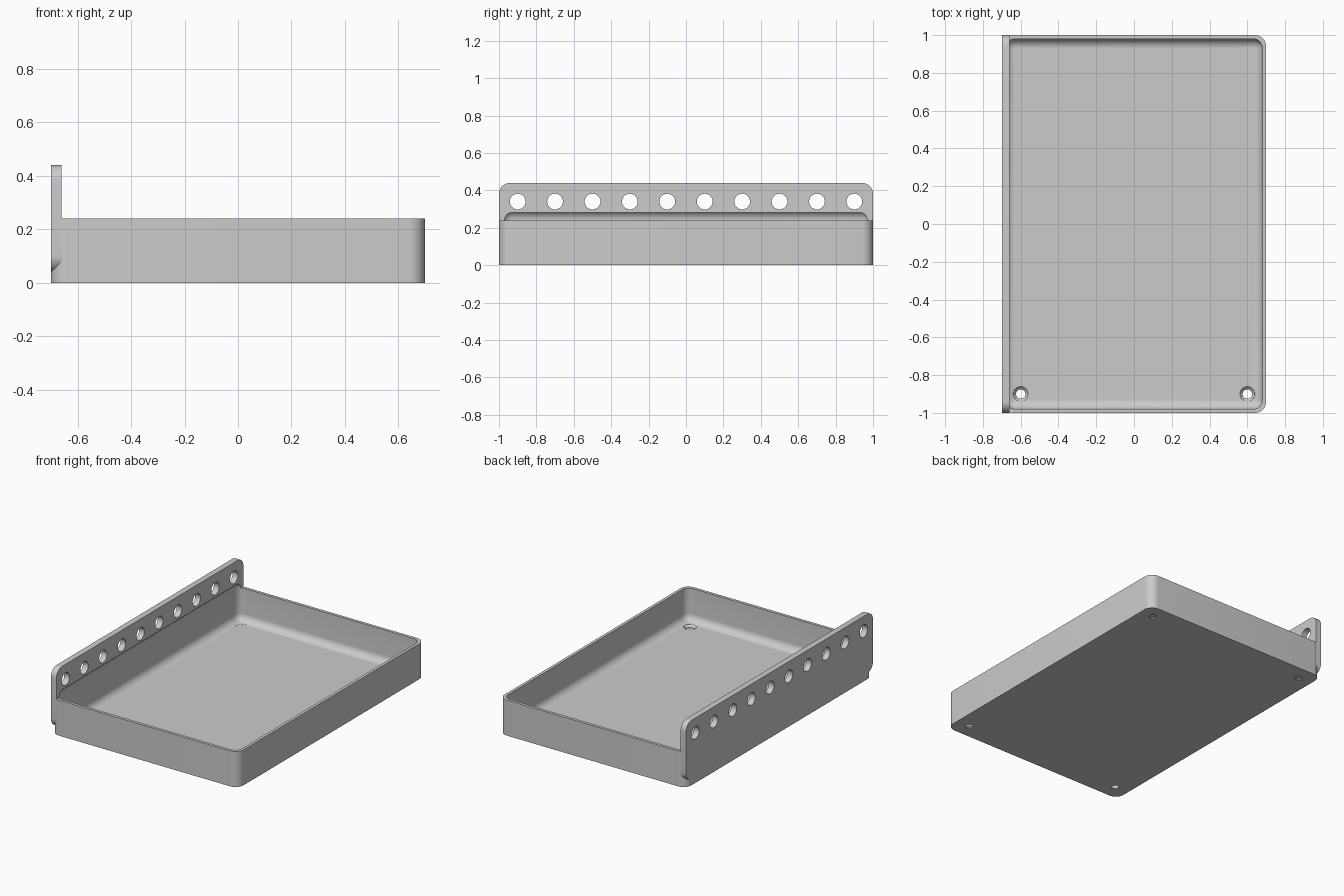
import bpy, bmesh, math
from mathutils import Matrix, Vector

if "Cube" in bpy.data.objects:
    bpy.data.objects.remove(bpy.data.objects["Cube"], do_unlink=True)

grey = bpy.data.materials.new("plain_grey")
grey.use_nodes = True
grey.diffuse_color = (0.6, 0.6, 0.6, 1)
grey.node_tree.nodes["Principled BSDF"].inputs["Base Color"].default_value = (0.6, 0.6, 0.6, 1)


def finish(bm, name):
    bmesh.ops.recalc_face_normals(bm, faces=bm.faces)
    mesh = bpy.data.meshes.new(name)
    bm.to_mesh(mesh)
    bm.free()
    mesh.materials.append(grey)
    obj = bpy.data.objects.new(name, mesh)
    bpy.context.collection.objects.link(obj)
    return obj


def rounded_box(name, low, high, radius, axis=None):
    """Box whose edges along one axis (or all edges) are rounded."""
    low, high = Vector(low), Vector(high)
    bm = bmesh.new()
    bmesh.ops.create_cube(bm, size=1)
    for v in bm.verts:
        v.co = Vector(a + (b - a) * (c + 0.5) for a, b, c in zip(low, high, v.co))
    edges = [e for e in bm.edges if axis is None
             or abs((e.verts[0].co - e.verts[1].co).normalized()[axis]) > 0.9]
    bmesh.ops.bevel(bm, geom=edges, offset=radius, segments=10, profile=0.5,
                    affect='EDGES', clamp_overlap=True)
    return finish(bm, name)


def round_cutter(name, centres, r_low, r_high, depth, turn=Matrix()):
    bm = bmesh.new()
    for c in centres:
        bmesh.ops.create_cone(bm, cap_ends=True, segments=32, radius1=r_low,
                              radius2=r_high, depth=depth,
                              matrix=Matrix.Translation(c) @ turn)
    return finish(bm, name)


def combine(target, other, operation):
    other.hide_render = True
    mod = target.modifiers.new(other.name, 'BOOLEAN')
    mod.operation = operation
    mod.solver = 'EXACT'
    mod.object = other
    bpy.context.view_layer.objects.active = target
    bpy.ops.object.modifier_apply(modifier=mod.name)
    bpy.data.objects.remove(other, do_unlink=True)


# Tray body with the tall mounting plate on its right side
tray = rounded_box("tray", (-0.7, -1, 0), (0.7, 1, 0.24), 0.06, axis=2)
plate = rounded_box("mounting_plate", (-0.7, -1, 0.04), (-0.66, 1, 0.44), 0.06, axis=0)
combine(tray, plate, 'UNION')

# Hollow with softly rounded edges, reaching a little way up the plate
hollow = rounded_box("hollow", (-0.68, -0.98, 0.02), (0.68, 0.98, 0.292), 0.05)
combine(tray, hollow, 'DIFFERENCE')

# Row of holes through the plate
row = [Vector((-0.68, -0.9 + 0.2 * i, 0.34)) for i in range(10)]
combine(tray, round_cutter("plate_holes", row, 0.042, 0.042, 0.2,
                           Matrix.Rotation(math.pi / 2, 4, 'Y')), 'DIFFERENCE')

# Countersunk screw holes in the floor corners
corners = [Vector((x, y, 0)) for x in (-0.6, 0.6) for y in (-0.9, 0.9)]
up = Vector((0, 0, 1))
combine(tray, round_cutter("screw_holes", corners, 0.025, 0.025, 0.2), 'DIFFERENCE')
combine(tray, round_cutter("countersinks", [c + up * 0.0125 for c in corners],
                           0.024, 0.04, 0.016), 'DIFFERENCE')
combine(tray, round_cutter("screw_clearance", [c + up * 0.04 for c in corners],
                           0.04, 0.04, 0.04), 'DIFFERENCE')

# Smooth curves, crisp edges
bpy.ops.object.select_all(action='DESELECT')
tray.select_set(True)
bpy.context.view_layer.objects.active = tray
bpy.ops.object.shade_smooth_by_angle(angle=math.radians(30))
